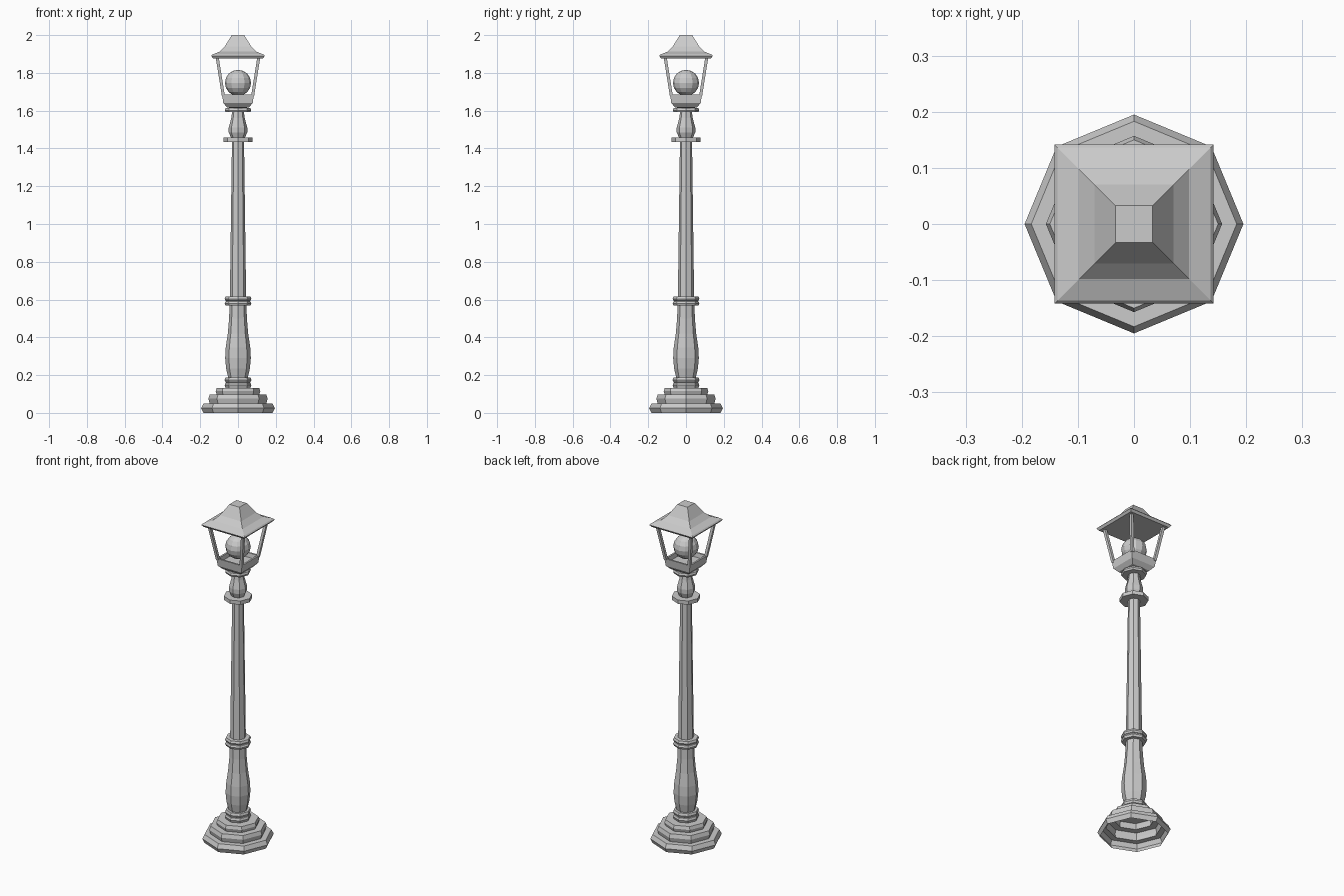
import bpy, bmesh, math
from mathutils import Vector

if "Cube" in bpy.data.objects:
    bpy.data.objects.remove(bpy.data.objects["Cube"])


def make_object(name, bm):
    bmesh.ops.recalc_face_normals(bm, faces=bm.faces)
    mesh = bpy.data.meshes.new(name)
    bm.to_mesh(mesh)
    bm.free()
    obj = bpy.data.objects.new(name, mesh)
    bpy.context.collection.objects.link(obj)
    return obj


def lathe(name, profile, sides=8, cap_start=False, cap_end=False):
    """Faceted turning; with 4 sides the profile gives the half width."""
    bm = bmesh.new()
    start = math.pi / 4 if sides == 4 else 0
    scale = math.sqrt(2) if sides == 4 else 1
    rings = []
    for r, z in profile:
        angles = [start + 2 * math.pi * i / sides for i in range(sides)]
        rings.append([bm.verts.new((scale * r * math.cos(a), scale * r * math.sin(a), z)) for a in angles])
    for low, high in zip(rings, rings[1:]):
        for i in range(sides):
            j = (i + 1) % sides
            bm.faces.new((low[i], low[j], high[j], high[i]))
    if cap_start:
        bm.faces.new(rings[0][::-1])
    if cap_end:
        bm.faces.new(rings[-1])
    return make_object(name, bm)


# Stepped foot, open underneath
lathe("stepped_foot", [
    (0.183, 0.0), (0.195, 0.025), (0.183, 0.05), (0.150, 0.05), (0.157, 0.075),
    (0.150, 0.097), (0.112, 0.097), (0.118, 0.115), (0.112, 0.133), (0.065, 0.133)])


# Double bead rings around the column
def double_ring(name, z0, z1):
    mid = (z0 + z1) / 2
    lathe(name, [
        (0.045, z0), (0.066, z0), (0.071, (z0 + mid) / 2), (0.066, mid - 0.002),
        (0.062, mid), (0.066, mid + 0.002), (0.071, (mid + z1) / 2), (0.066, z1), (0.04, z1)])


double_ring("lower_rings", 0.133, 0.188)
double_ring("middle_rings", 0.568, 0.616)

# Baluster and tapering shaft
lathe("lower_baluster", [
    (0.052, 0.188), (0.063, 0.235), (0.068, 0.29), (0.065, 0.345),
    (0.054, 0.42), (0.047, 0.50), (0.045, 0.57)])
lathe("shaft", [(0.043, 0.61), (0.032, 1.437)])

# Upper collar, small baluster and neck ring
lathe("upper_collar", [(0.03, 1.435), (0.077, 1.435), (0.077, 1.457), (0.03, 1.457)])
lathe("upper_baluster", [
    (0.037, 1.457), (0.049, 1.485), (0.049, 1.51), (0.036, 1.56), (0.031, 1.595)])
lathe("neck_ring", [
    (0.03, 1.592), (0.066, 1.592), (0.070, 1.602), (0.066, 1.613), (0.045, 1.613), (0.045, 1.63)])

# Square lantern tray with a shallow recess
lathe("lantern_tray", [
    (0.045, 1.615), (0.058, 1.618), (0.078, 1.640), (0.084, 1.685),
    (0.074, 1.685), (0.070, 1.66)], 4, True, True)

# Round bulb
bm = bmesh.new()
bmesh.ops.create_uvsphere(bm, u_segments=12, v_segments=8, radius=0.069)
make_object("bulb", bm).location = (0, 0, 1.747)

# Four leaning corner posts
for sx, sy in ((-1, -1), (1, -1), (1, 1), (-1, 1)):
    bm = bmesh.new()
    bmesh.ops.create_cube(bm, size=1)
    for v in bm.verts:
        top = v.co.z > 0
        c = 0.110 if top else 0.077
        v.co = Vector((sx * c + v.co.x * 0.016, sy * c + v.co.y * 0.016, 1.882 if top else 1.675))
    make_object("corner_post", bm)

# Flared square roof
lathe("roof", [
    (0.120, 1.877), (0.132, 1.877), (0.142, 1.890), (0.136, 1.897), (0.098, 1.912),
    (0.070, 1.940), (0.033, 2.0)], 4, True, True)
